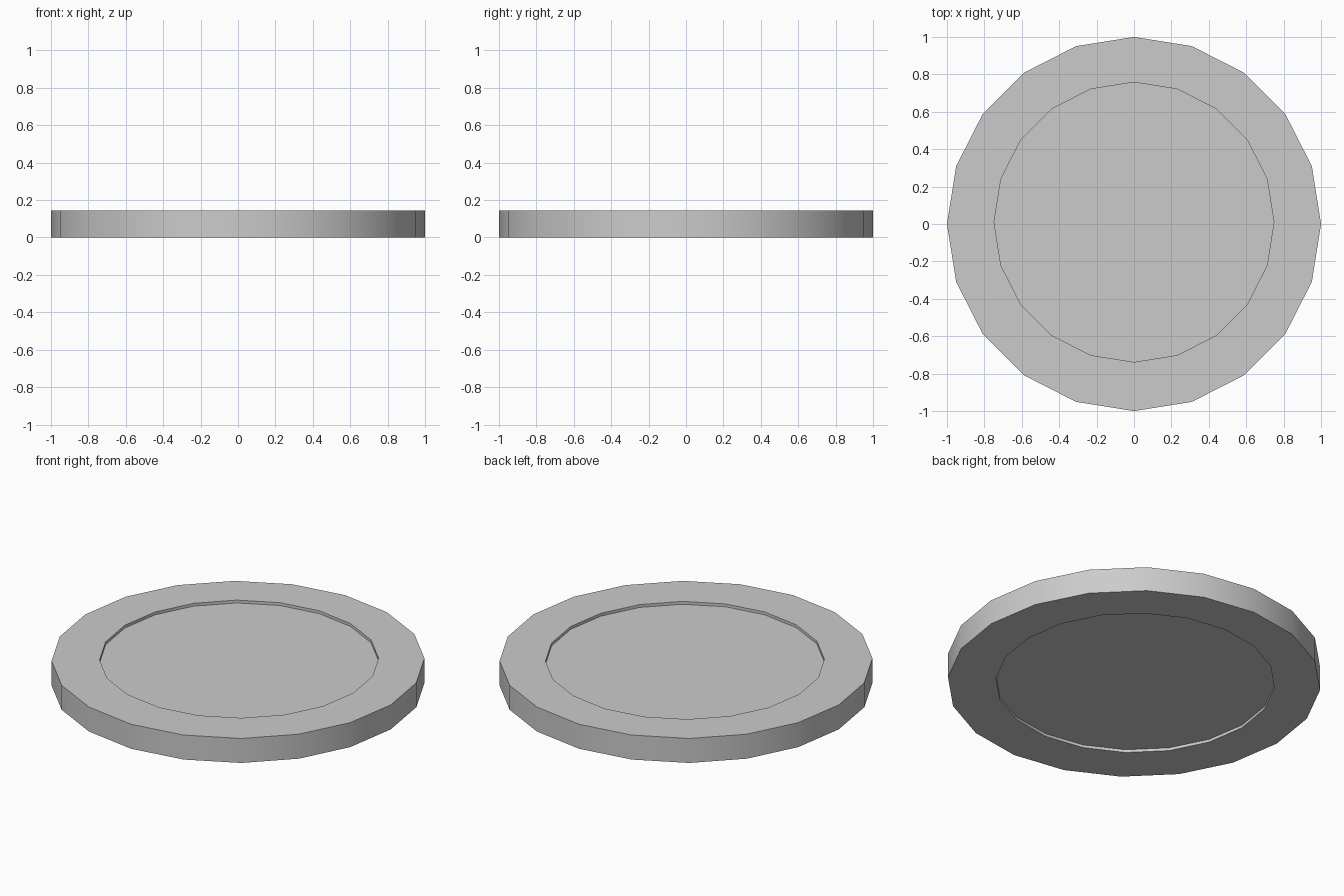
import bpy, bmesh
from math import sin, cos, pi, radians

if "Cube" in bpy.data.objects:
    bpy.data.objects.remove(bpy.data.objects["Cube"])

SIDES = 20
HEIGHT = 0.145
OUTER_R, INNER_R = 1.0, 0.748
INNER_Y = 0.01      # recesses sit slightly off centre
DEPTH = 0.017


def ring(bm, radius, z, y=0.0):
    return [bm.verts.new((radius * cos(2 * pi * i / SIDES),
                          y + radius * sin(2 * pi * i / SIDES), z))
            for i in range(SIDES)]


# Disc with a shallow round recess in both faces
bm = bmesh.new()
rings = [ring(bm, INNER_R, DEPTH, INNER_Y),
         ring(bm, INNER_R, 0, INNER_Y),
         ring(bm, OUTER_R, 0),
         ring(bm, OUTER_R, HEIGHT),
         ring(bm, INNER_R, HEIGHT, INNER_Y),
         ring(bm, INNER_R, HEIGHT - DEPTH, INNER_Y)]
for a, b in zip(rings, rings[1:]):
    for i in range(SIDES):
        j = (i + 1) % SIDES
        bm.faces.new((a[i], a[j], b[j], b[i]))
bm.faces.new(rings[0])
bm.faces.new(rings[-1])
bmesh.ops.recalc_face_normals(bm, faces=bm.faces)

mesh = bpy.data.meshes.new("recessed_disc")
bm.to_mesh(mesh)
bm.free()
disc = bpy.data.objects.new("recessed_disc", mesh)
bpy.context.collection.objects.link(disc)

# Smooth rim with sharp corners
bpy.context.view_layer.objects.active = disc
disc.select_set(True)
bpy.ops.object.shade_smooth_by_angle(angle=radians(30))
